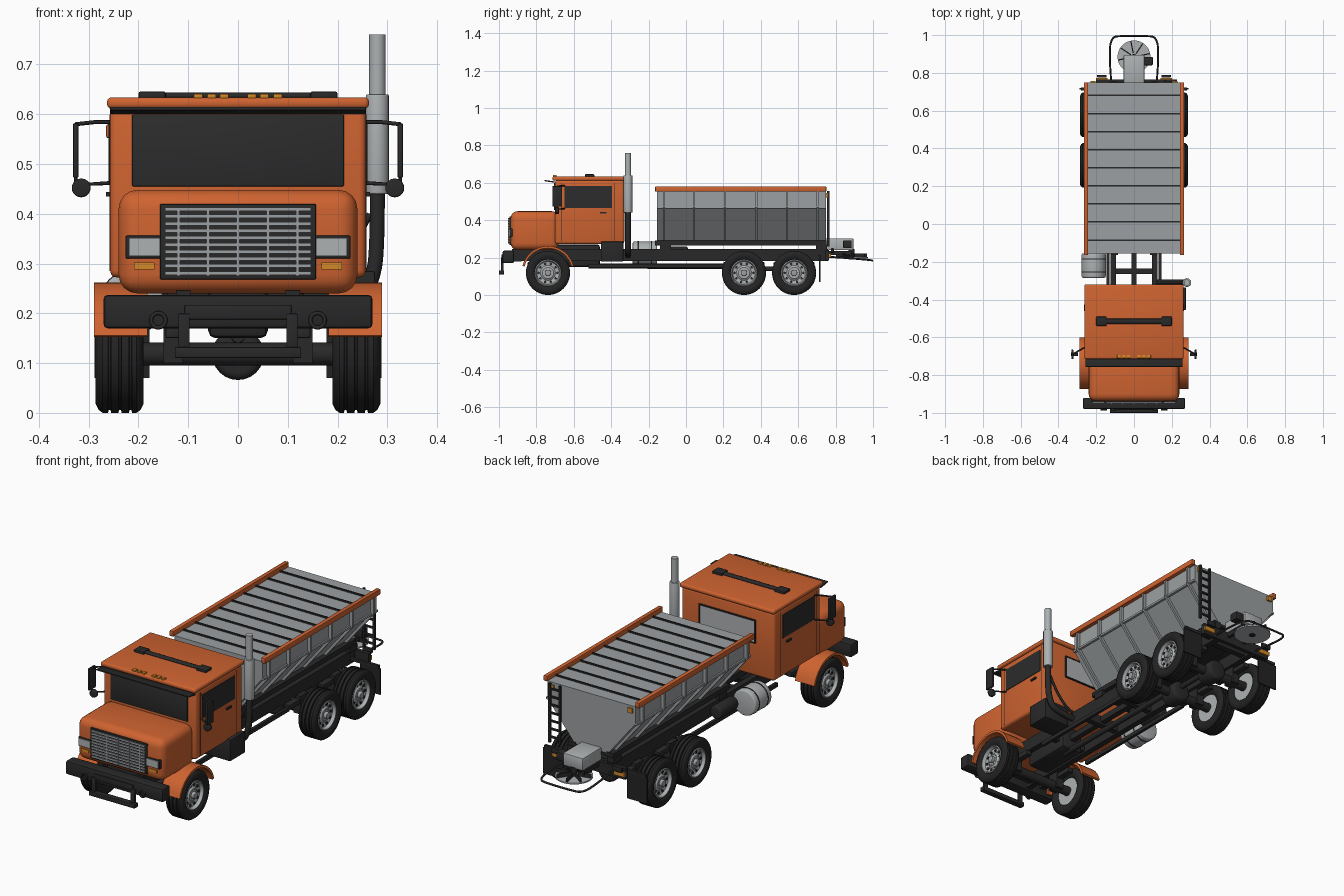
import bpy, bmesh, math
from mathutils import Vector


def material(name, r, g, b):
    m = bpy.data.materials.new(name)
    m.diffuse_color = (r, g, b, 1)
    return m


ORANGE = material("orange_paint", 0.62, 0.125, 0.03)
BLACK = material("black_metal", 0.022, 0.022, 0.023)
RUBBER = material("rubber", 0.017, 0.017, 0.017)
GLASS = material("dark_glass", 0.025, 0.025, 0.026)
STEEL = material("grey_steel", 0.33, 0.35, 0.36)
SILVER = material("silver", 0.42, 0.44, 0.45)
AMBER = material("amber_lens", 0.65, 0.25, 0.02)


def finish(name, bm, mat, bevel=0, seg=2, smooth=True):
    bmesh.ops.recalc_face_normals(bm, faces=bm.faces)
    if bevel:
        bmesh.ops.bevel(bm, geom=bm.edges[:], offset=bevel, segments=seg, profile=0.5, affect='EDGES')
    me = bpy.data.meshes.new(name)
    bm.to_mesh(me)
    bm.free()
    ob = bpy.data.objects.new(name, me)
    bpy.context.collection.objects.link(ob)
    me.materials.append(mat)
    if smooth:
        bpy.ops.object.select_all(action='DESELECT')
        ob.select_set(True)
        bpy.context.view_layer.objects.active = ob
        bpy.ops.object.shade_smooth_by_angle(angle=math.radians(35))
    return ob


def box(name, x, y, z, mat, bevel=0, seg=2):
    bm = bmesh.new()
    bmesh.ops.create_cube(bm, size=1)
    for v in bm.verts:
        v.co = [(a[0] + a[1]) / 2 + c * (a[1] - a[0]) for a, c in zip((x, y, z), v.co)]
    return finish(name, bm, mat, bevel, seg, bevel > 0)


def pair(name, x, y, z, mat, bevel=0):
    box(name + "_right", x, y, z, mat, bevel)
    box(name + "_left", (-x[1], -x[0]), y, z, mat, bevel)


def cyl(name, p, q, r, mat, n=20, bevel=0):
    p, q = Vector(p), Vector(q)
    bm = bmesh.new()
    bmesh.ops.create_cone(bm, cap_ends=True, segments=n, radius1=r, radius2=r, depth=(q - p).length)
    if bevel:
        rim = [e for e in bm.edges if abs(e.verts[0].co.z - e.verts[1].co.z) < 1e-5]
        bmesh.ops.bevel(bm, geom=rim, offset=bevel, segments=3, profile=0.5, affect='EDGES')
    rot = (q - p).to_track_quat('Z', 'Y')
    for v in bm.verts:
        v.co = rot @ v.co + (p + q) / 2
    return finish(name, bm, mat)


def tube(name, pts, r, mat, smooth_path=True, cyclic=False):
    cu = bpy.data.curves.new(name, 'CURVE')
    cu.dimensions, cu.bevel_depth, cu.bevel_resolution, cu.use_fill_caps = '3D', r, 2, True
    s = cu.splines.new('NURBS' if smooth_path else 'POLY')
    s.points.add(len(pts) - 1)
    for pt, c in zip(s.points, pts):
        pt.co = (*c, 1)
    s.use_endpoint_u = not cyclic
    s.use_cyclic_u = cyclic
    s.order_u = 3
    s.resolution_u = 6
    ob = bpy.data.objects.new(name, cu)
    bpy.context.collection.objects.link(ob)
    cu.materials.append(mat)


def lathe_x(name, profile, centre, side, mat, n=40):
    """Revolve (offset, radius) points around the x direction."""
    bm = bmesh.new()
    rings = []
    for d, r in profile:
        rings.append([bm.verts.new((side * (centre[0] + d), centre[1] + r * math.cos(2 * math.pi * i / n),
                                    centre[2] + r * math.sin(2 * math.pi * i / n))) for i in range(n)])
    for a, b in zip(rings, rings[1:]):
        for i in range(n):
            bm.faces.new((a[i], a[(i + 1) % n], b[(i + 1) % n], b[i]))
    return finish(name, bm, mat)


def prism(name, half, y, mat):
    """Extrude a left-right symmetric (x, z) outline along y."""
    outline = half + [(-px, pz) for px, pz in reversed(half)]
    bm = bmesh.new()
    f = bm.faces.new([bm.verts.new((px, y[0], pz)) for px, pz in outline])
    ext = bmesh.ops.extrude_face_region(bm, geom=[f])
    for v in ext['geom']:
        if isinstance(v, bmesh.types.BMVert):
            v.co.y = y[1]
    return finish(name, bm, mat, smooth=False)


# wheels: grooved tyre, dished rim, hub, nuts and hand holes
AXLES, WZ, R = (-0.738, 0.31, 0.578), 0.118, 0.118
TYRE = [(0.012, 0.07), (0.002, 0.082), (0, 0.1), (0.006, 0.112), (0.014, R)]
for g in (0.026, 0.047, 0.068):
    TYRE += [(g - 0.003, R), (g - 0.002, R - 0.006), (g + 0.002, R - 0.006), (g + 0.003, R)]
TYRE += [(0.082, R), (0.09, 0.112), (0.096, 0.1), (0.094, 0.082), (0.084, 0.07), (0.012, 0.07)]
RIM = [(0.014, 0.001), (0.014, 0.071), (0.088, 0.071), (0.09, 0.066), (0.074, 0.06), (0.07, 0.04), (0.078, 0.03), (0.078, 0.001)]
for ay in AXLES:
    for s in (-1, 1):
        c = (0.19, ay, WZ)
        lathe_x("tyre", TYRE, c, s, RUBBER)
        lathe_x("rim", RIM, c, s, SILVER)
        cyl("hub", (s * 0.26, ay, WZ), (s * 0.284, ay, WZ), 0.017, STEEL, 16, 0.003)
        for i in range(10):
            a = 2 * math.pi * i / 10
            dy, dz = math.cos(a), math.sin(a)
            cyl("hand_hole", (s * 0.255, ay + 0.05 * dy, WZ + 0.05 * dz), (s * 0.2665, ay + 0.05 * dy, WZ + 0.05 * dz), 0.007, BLACK, 10)
            cyl("wheel_nut", (s * 0.262, ay + 0.027 * dy, WZ + 0.027 * dz), (s * 0.272, ay + 0.027 * dy, WZ + 0.027 * dz), 0.003, STEEL, 6)
    cyl("axle_tube", (-0.21, ay, WZ), (0.21, ay, WZ), 0.023, BLACK)
    if ay > 0:
        cyl("differential", (0, ay - 0.05, WZ), (0, ay + 0.05, WZ), 0.052, BLACK, 24, 0.015)
    for s in (-1, 1):
        box("spring", (s * 0.13 - 0.016, s * 0.13 + 0.016), (ay - 0.11, ay + 0.11), (0.15, 0.175), BLACK, 0.004)
        box("spring_seat", (s * 0.13 - 0.02, s * 0.13 + 0.02), (ay - 0.03, ay + 0.03), (0.1, 0.19), BLACK)

# chassis
pair("frame_rail", (0.095, 0.125), (-0.93, 0.76), (0.182, 0.246), BLACK)
for cy in (-0.88, -0.5, -0.25, 0.0, 0.16, 0.445, 0.7):
    box("cross_member", (-0.1, 0.1), (cy - 0.015, cy + 0.015), (0.19, 0.235), BLACK)
cyl("drive_shaft", (0, -0.52, 0.155), (0, 0.31, 0.153), 0.014, BLACK, 14)
cyl("rear_drive_shaft", (0, 0.3, 0.14), (0, 0.56, 0.14), 0.013, BLACK, 14)
box("centre_beam", (-0.014, 0.014), (-0.5, 0.0), (0.2, 0.23), BLACK)
box("gearbox", (-0.06, 0.06), (-0.72, -0.46), (0.15, 0.27), BLACK, 0.015)
pair("skid_rail", (0.13, 0.145), (-0.52, 0.2), (0.146, 0.166), BLACK)
box("rear_cross_bar", (-0.2, 0.2), (0.745, 0.765), (0.185, 0.24), BLACK)
pair("marker_lamp", (0.14, 0.2), (0.765, 0.774), (0.2, 0.222), AMBER)
pair("tail_lamp_plate", (0.145, 0.195), (0.775, 0.79), (0.225, 0.25), BLACK, 0.003)
pair("mud_flap", (0.178, 0.288), (0.712, 0.719), (0.07, 0.2), RUBBER)
pair("flap_hanger", (0.12, 0.28), (0.708, 0.722), (0.2, 0.215), BLACK)

# front bumper and hitch
box("bumper", (-0.27, 0.27), (-0.98, -0.92), (0.17, 0.237), BLACK, 0.008)
pair("bumper_bracket", (0.095, 0.125), (-0.93, -0.88), (0.18, 0.235), BLACK)
pair("hitch_upright", (0.097, 0.12), (-0.99, -0.975), (0.12, 0.2), BLACK, 0.003)
box("hitch_cross_bar", (-0.127, 0.127), (-1.0, -0.972), (0.11, 0.132), BLACK, 0.003)
box("hitch_plate", (-0.107, 0.107), (-0.986, -0.975), (0.188, 0.217), BLACK, 0.002)
for s in (-1, 1):
    tube("tow_ring", [(s * 0.16 + 0.015 * math.cos(a * math.pi / 6), -0.984, 0.186 + 0.015 * math.sin(a * math.pi / 6)) for a in range(12)], 0.004, BLACK, True, True)

# cab and hood
box("cab", (-0.257, 0.257), (-0.7, -0.33), (0.272, 0.615), ORANGE, 0.014, 3)
box("cab_roof", (-0.263, 0.263), (-0.715, -0.32), (0.611, 0.634), ORANGE, 0.009, 3)
box("hood", (-0.24, 0.24), (-0.938, -0.68), (0.24, 0.448), ORANGE, 0.038, 4)
box("windshield", (-0.213, 0.213), (-0.706, -0.698), (0.455, 0.6), GLASS, 0.003)
box("rear_window", (-0.15, 0.15), (-0.332, -0.324), (0.445, 0.55), SILVER)
for x, z in (((-0.155, 0.155), (0.55, 0.556)), ((-0.155, 0.155), (0.439, 0.445)), ((-0.156, -0.15), (0.439, 0.556)), ((0.15, 0.156), (0.439, 0.556))):
    box("rear_window_seal", x, (-0.332, -0.322), z, BLACK)
pair("door_window", (0.25, 0.26), (-0.65, -0.395), (0.466, 0.582), GLASS)
pair("door_handle", (0.256, 0.265), (-0.46, -0.425), (0.435, 0.444), BLACK)
for sy in (-0.665, -0.382):
    pair("door_seam", (0.252, 0.2578), (sy - 0.0015, sy + 0.0015), (0.285, 0.6), BLACK)
visor = box("sun_visor", (-0.257, 0.257), (-0.756, -0.7), (0.6, 0.607), BLACK, 0.002)
for v in visor.data.vertices:
    v.co.z += 0.008 * (-0.7 - v.co.y) / 0.056
cyl("roof_light_bar", (-0.19, -0.515, 0.639), (0.19, -0.515, 0.639), 0.014, BLACK, 12)
for v in bpy.context.object.data.vertices:
    v.co.z = 0.637 + (v.co.z - 0.639) * 0.5
pair("light_bar_end", (0.145, 0.2), (-0.54, -0.49), (0.63, 0.646), BLACK, 0.005)
for lx in (-0.08, -0.053, -0.028, 0.028, 0.053, 0.08):
    box("roof_marker", (lx - 0.009, lx + 0.009), (-0.711, -0.693), (0.632, 0.641), AMBER, 0.002)

# grille and head lamps
box("grille_panel", (-0.157, 0.157), (-0.945, -0.92), (0.268, 0.42), BLACK, 0.003)
for i in range(10):
    z = 0.281 + i * 0.0142
    box("grille_slat", (-0.147, 0.147), (-0.95, -0.944), (z - 0.0035, z + 0.0035), STEEL)
for gx in (-0.12, -0.06, 0, 0.06, 0.12):
    box("grille_post", (gx - 0.003, gx + 0.003), (-0.952, -0.944), (0.275, 0.412), STEEL)
pair("lamp_housing", (0.155, 0.226), (-0.942, -0.89), (0.31, 0.356), BLACK, 0.003)
pair("head_lamp", (0.157, 0.219), (-0.947, -0.94), (0.315, 0.351), SILVER)
pair("turn_signal", (0.168, 0.209), (-0.942, -0.93), (0.288, 0.302), AMBER)

# front fenders: swept arcs over the front wheels
for s in (-1, 1):
    bm = bmesh.new()
    rows = []
    for i in range(17):
        a = math.radians(14 + i * 152 / 16)
        rows.append([bm.verts.new((s * x, AXLES[0] + r * math.cos(a), 0.121 + r * math.sin(a)))
                     for x, r in ((0.182, 0.141), (0.289, 0.141), (0.289, 0.129), (0.182, 0.129))])
    for a, b in zip(rows, rows[1:]):
        for j in range(4):
            bm.faces.new((a[j], a[(j + 1) % 4], b[(j + 1) % 4], b[j]))
    bm.faces.new(rows[0])
    bm.faces.new(rows[-1])
    finish("front_fender", bm, ORANGE)
    # mirrors
    box("mirror", (s * 0.326 - 0.006, s * 0.326 + 0.006), (-0.715, -0.665), (0.472, 0.582), BLACK, 0.004)
    cyl("round_mirror", (s * 0.315, -0.7, 0.452), (s * 0.315, -0.68, 0.452), 0.019, BLACK, 20, 0.004)
    tube("mirror_arm_top", [(s * 0.255, -0.65, 0.584), (s * 0.29, -0.67, 0.584), (s * 0.326, -0.69, 0.58)], 0.004, BLACK, False)
    tube("mirror_arm_low", [(s * 0.255, -0.65, 0.462), (s * 0.326, -0.69, 0.458), (s * 0.326, -0.69, 0.48)], 0.004, BLACK, False)

# exhaust stack, battery box, tanks
SX, SY = 0.28, -0.31
cyl("stack_pipe", (SX, SY, 0.6), (SX, SY, 0.76), 0.0165, SILVER)
cyl("muffler", (SX, SY, 0.44), (SX, SY, 0.64), 0.023, SILVER, 24, 0.003)
tube("exhaust_pipe", [(SX, SY, 0.45), (SX, SY, 0.34), (0.272, SY, 0.27), (0.24, SY, 0.215), (0.1, SY, 0.21)], 0.015, BLACK)
tube("stack_bracket", [(0.11, SY, 0.24), (0.2, SY, 0.26), (0.265, SY, 0.4)], 0.006, BLACK)
box("battery_box", (0.13, 0.275), (-0.455, -0.335), (0.178, 0.285), BLACK, 0.004)
cyl("fuel_tank", (-0.213, -0.285, 0.222), (-0.213, -0.155, 0.222), 0.064, SILVER, 32, 0.008)
for ty in (-0.255, -0.185):
    cyl("tank_strap", (-0.213, ty - 0.003, 0.222), (-0.213, ty + 0.003, 0.222), 0.0655, BLACK, 32)
cyl("air_tank", (-0.17, -0.13, 0.225), (-0.17, 0.01, 0.225), 0.033, BLACK, 20, 0.008)

# hopper body: shell, outside ribs, top rails, screen bars
Y0, Y1 = -0.155, 0.748
prism("hopper", [(0.244, 0.556), (0.244, 0.47), (0.09, 0.28)], (Y0, Y1), STEEL)
for ry in (-0.118, 0.043, 0.208, 0.375, 0.54, 0.705):
    prism("hopper_rib", [(0.26, 0.5545), (0.26, 0.468), (0.105, 0.28)], (ry - 0.006, ry + 0.006), STEEL)
pair("side_lip", (0.24, 0.252), (Y0, Y1), (0.463, 0.473), STEEL)
pair("top_rail", (0.243, 0.265), (-0.165, 0.75), (0.552, 0.58), ORANGE, 0.004)
for i in range(9):
    by = -0.085 + i * 0.0957
    box("screen_bar", (-0.244, 0.244), (by - 0.004, by + 0.004), (0.555, 0.563), BLACK)
pair("hopper_sill", (0.085, 0.125), (-0.165, 0.752), (0.265, 0.29), BLACK)
for my in (-0.11, 0.725):
    pair("hopper_mount", (0.09, 0.13), (my - 0.03, my + 0.03), (0.24, 0.27), BLACK)
box("conveyor_floor", (-0.09, 0.09), (Y0, 0.752), (0.268, 0.283), BLACK)
pair("corner_lamp", (0.205, 0.23), (Y1, 0.757), (0.522, 0.545), AMBER)

# ladder
for lx in (0.165, 0.222):
    box("ladder_side", (lx - 0.005, lx + 0.005), (0.755, 0.766), (0.26, 0.555), BLACK)
for i in range(7):
    box("ladder_rung", (0.165, 0.222), (0.755, 0.765), (0.285 + i * 0.04, 0.293 + i * 0.04), BLACK)

# spreader: chute, motor, finned disc, guard hoop
box("chute", (-0.055, 0.055), (0.745, 0.895), (0.24, 0.302), SILVER, 0.004)
box("motor", (0.05, 0.1), (0.84, 0.885), (0.25, 0.292), BLACK, 0.005)
cyl("spinner_shaft", (0, 0.885, 0.19), (0, 0.885, 0.245), 0.015, BLACK)
cyl("spinner_disc", (0, 0.885, 0.195), (0, 0.885, 0.202), 0.087, SILVER, 36)
for i in range(8):
    fin = box("spinner_fin", (0.02, 0.085), (-0.003, 0.003), (0.202, 0.222), BLACK)
    fin.rotation_euler.z = i * math.pi / 4 + 0.2
    fin.location.y = 0.885
tube("guard_hoop", [(-0.12, 0.75, 0.205), (-0.13, 0.86, 0.198), (-0.125, 0.99, 0.186), (-0.06, 0.996, 0.184), (0.06, 0.996, 0.184),
                    (0.125, 0.99, 0.186), (0.13, 0.86, 0.198), (0.12, 0.75, 0.205)], 0.005, BLACK)
pair("spinner_arm", (0.04, 0.055), (0.75, 0.885), (0.215, 0.235), BLACK)
